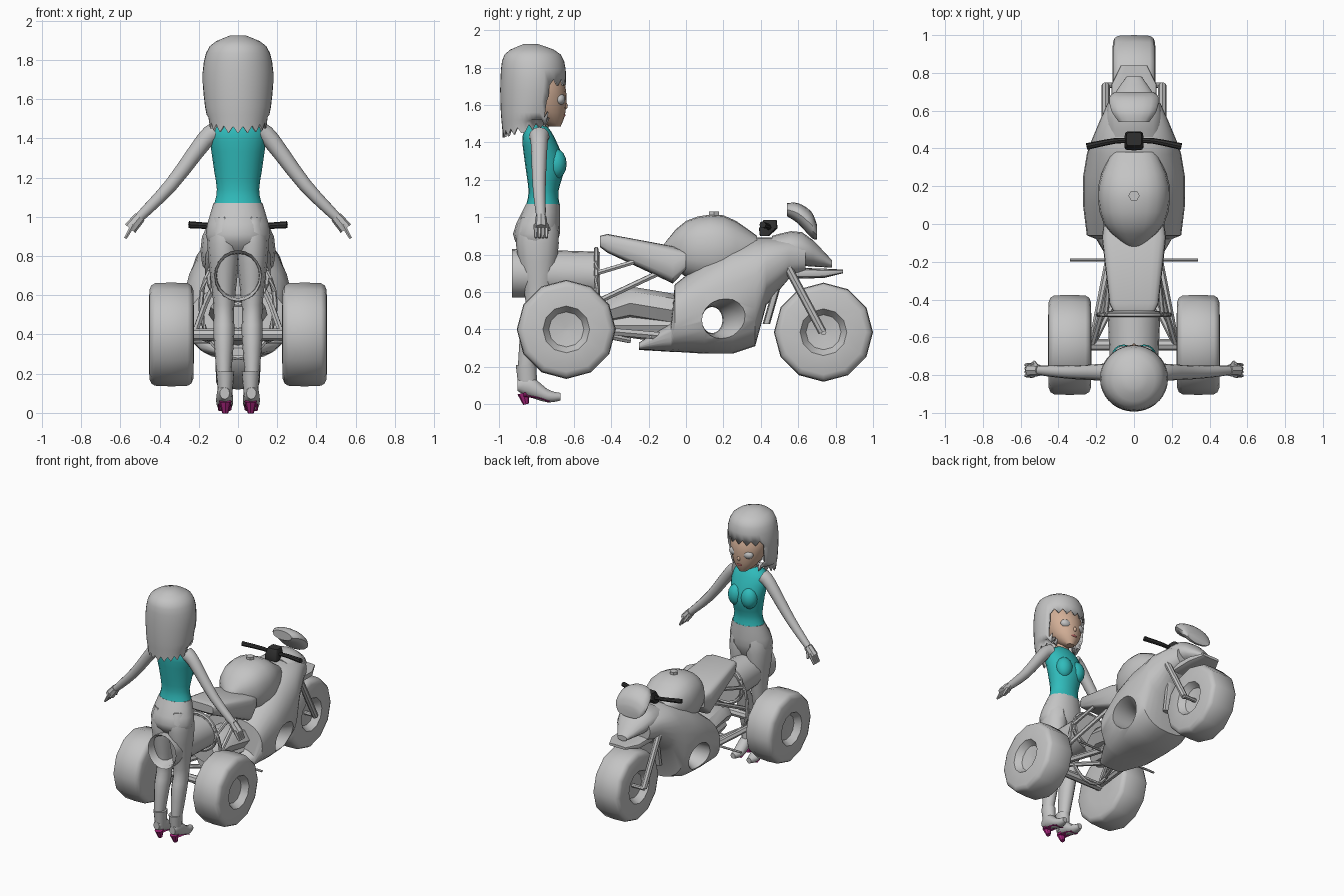
import bpy, bmesh, math
from mathutils import Vector

old = bpy.data.objects.get("Cube")
if old:
    bpy.data.objects.remove(old)


def material(name, *rgb):
    made = bpy.data.materials.new(name)
    made.use_nodes = True
    made.diffuse_color = (*rgb, 1)
    made.node_tree.nodes["Principled BSDF"].inputs["Base Color"].default_value = (*rgb, 1)
    return made


GREY = material("light grey", .55, .55, .55)
TEAL = material("teal", .03, .5, .5)
SKIN = material("skin", .65, .43, .31)
PINK = material("magenta", .42, .02, .22)
DARK = material("dark grey", .03, .03, .03)
LIPS = material("lip red", .45, .12, .12)


def circle(count):
    """Unit circle as (cosine, sine) pairs."""
    turns = [math.tau * step / count for step in range(count)]
    return [(math.cos(turn), math.sin(turn)) for turn in turns]


def swell(value, power):
    """Push a cosine or sine outwards for a boxier section."""
    return math.copysign(abs(value) ** (2 / power), value)


def smoothed(keys, steps):
    """Run a smooth curve through a few key sections or points."""
    keys = [Vector(key) for key in keys]
    padded = [keys[0]] + keys + [keys[-1]]
    result = []
    for before, start, end, after in zip(padded, padded[1:], padded[2:], padded[3:]):
        leaving, arriving = (end - before) / 2, (after - start) / 2
        for step in range(steps):
            t = step / steps
            ease = t * t * (3 - 2 * t)
            result.append(start.lerp(end, ease) + leaving * t * (1 - t) ** 2 - arriving * t * t * (1 - t))
    return result + [keys[-1]]


def skin(name, rings, mat, mirror=False):
    """Skin a list of point rings; optionally build the right-hand twin too."""
    for side in ((1, -1) if mirror else (1,)):
        bm = bmesh.new()
        rows = [[bm.verts.new((x * side, y, z)) for x, y, z in ring] for ring in rings]
        for low, high in zip(rows, rows[1:]):
            for i in range(len(low)):
                bm.faces.new((low[i - 1], low[i], high[i], high[i - 1]))
        bm.faces.new(rows[0])
        bm.faces.new(rows[-1])
        bmesh.ops.recalc_face_normals(bm, faces=bm.faces)
        label = ("left_" if side > 0 else "right_") + name if mirror else name
        mesh = bpy.data.meshes.new(label)
        bm.to_mesh(mesh)
        bm.free()
        mesh.materials.append(mat)
        part = bpy.data.objects.new(label, mesh)
        bpy.context.collection.objects.link(part)
        bpy.ops.object.select_all(action='DESELECT')
        part.select_set(True)
        bpy.context.view_layer.objects.active = part
        bpy.ops.object.shade_smooth_by_angle(angle=math.radians(40))
    return part


def loft(name, axis, keys, mat=GREY, x=0, sides=16, power=2, steps=3, mirror=False):
    """Keys are (place on the axis, centre on the other axis, half width, half depth)."""
    rings = []
    for place, centre, width, depth in smoothed(keys, steps):
        ring = []
        for c, s in circle(sides):
            across = x + width * swell(c, power)
            deep = centre + depth * swell(s, power)
            ring.append((across, place, deep) if axis == 'Y' else (across, deep, place))
        rings.append(ring)
    return skin(name, rings, mat, mirror)


def tube(name, points, start, end=None, mat=GREY, sides=8, steps=3, mirror=False):
    """Round bar along a path, tapering from the start radius to the end radius."""
    path = smoothed(points, steps)
    rings = []
    for i, point in enumerate(path):
        ahead = (path[min(i + 1, len(path) - 1)] - path[max(i - 1, 0)]).normalized()
        side = ahead.cross(Vector((0, 0, 1)) if abs(ahead.z) < .95 else Vector((0, 1, 0))).normalized()
        up = side.cross(ahead)
        radius = start if end is None else start + (end - start) * i / (len(path) - 1)
        rings.append([point + (side * c + up * s) * radius for c, s in circle(sides)])
    return skin(name, rings, mat, mirror)


def ellipsoid(name, centre, size, mat=GREY, mirror=False):
    x, y, z = centre
    keys = [(z - size[2] * c, y, size[0] * max(s, .1), size[1] * max(s, .1)) for c, s in circle(16)[:9]]
    return loft(name, 'Z', keys, mat, x=x, steps=1, mirror=mirror)


def wheel(name, x, y, z, half_width, inner_dish, mirror=False):
    """Tyre with rounded shoulders and a dished hub."""
    radius, hub = .265, .125
    profile = [(half_width * swell(c, 6), hub + (radius - hub) * swell(s, 6)) for c, s in reversed(circle(16)[:9])]
    dish = [(half_width * .6, hub * .75), (half_width * .5, hub / 9)]
    start = [(-across, r) for across, r in reversed(dish)] if inner_dish else []
    rings = [[(x + across, y + r * c, z + r * s) for c, s in circle(12)] for across, r in start + profile + dish]
    skin(name, rings, GREY, mirror)


# Wheels
wheel("rear_wheel", .34, -.64, .4, .115, inner_dish=False, mirror=True)
wheel("front_wheel", 0, .735, .385, .115, inner_dish=True)

# Main fairing with a flared opening through both sides
fairing = loft("fairing", 'Y', [(-.25, .31, .1, .02), (-.08, .36, .2, .08), (-.06, .46, .25, .18),
                                (.1, .52, .27, .25), (.25, .56, .27, .29), (.37, .6, .25, .29),
                                (.43, .71, .23, .18), (.55, .78, .18, .11), (.64, .78, .14, .09)],
               sides=28, power=2.5, steps=1)
flare = [[(x, .14 + x * x + (.055 + x * x) * c, .45 + (.07 + x * x * .6) * s) for c, s in circle(20)]
         for x in [step / 20 for step in range(-7, 8)]]
scoop = skin("opening_cutter", flare, GREY)
scoop.hide_render = True
cut = fairing.modifiers.new("side_opening", 'BOOLEAN')
cut.operation, cut.object, cut.solver = 'DIFFERENCE', scoop, 'EXACT'
bpy.context.view_layer.objects.active = fairing
bpy.ops.object.modifier_apply(modifier=cut.name)
bpy.data.objects.remove(scoop)

# Nose, windscreen, tank and seat
loft("nose", 'Y', [(.46, .83, .14, .07), (.62, .83, .14, .09), (.78, .75, .04, .02)])
loft("windscreen", 'Y', [(.54, 1.04, .08, .035), (.6, 1.02, .12, .055), (.67, .96, .13, .07), (.7, .92, .1, .04)])
loft("tank", 'Y', [(-.13, .82, .02, .02), (0, .83, .16, .15), (.2, .83, .19, .18), (.38, .83, .12, .07)],
     sides=20, power=2.4)
tube("filler_cap", [(0, .15, 1), (0, .15, 1.03)], .03, sides=6, steps=1)
loft("seat", 'Y', [(-.46, .87, .11, .03), (-.42, .86, .13, .05), (-.07, .745, .17, .1), (0, .77, .16, .05)],
     sides=20, power=5, steps=1)

# Fork, fenders and handlebar
tube("fork_leg", [(.15, .54, .74), (.15, .73, .385)], .023, steps=1, mirror=True)
tube("front_axle", [(-.16, .735, .385), (.16, .735, .385)], .015, steps=1)
loft("front_fender", 'Y', [(.57, .7, .12, .03), (.74, .7, .12, .025), (.84, .71, .07, .01)], power=4, steps=1)
loft("inner_fender", 'Z', [(.43, .43, .09, .02), (.64, .49, .11, .02)], power=4, steps=1)
tube("handlebar_half", [(0, .44, .94), (.1, .44, .95), (.25, .41, .96)], .012, .018, DARK, mirror=True)
loft("handlebar_clamp", 'Z', [(.9, .42, .05, .025), (.94, .44, .05, .05), (.985, .45, .04, .035)],
     DARK, power=6, steps=1)

# Tail barrel with a hollow rim
loft("tail_barrel", 'Y', [(-.7, .7, .1, .1), (-.91, .7, .11, .115), (-.93, .7, .12, .13), (-.46, .69, .14, .125)],
     sides=20, steps=1)

# Engine and tubular frame
loft("engine", 'Y', [(-.42, .5, .1, .07), (-.3, .54, .14, .09), (-.06, .5, .15, .09)], sides=8, steps=1)
loft("gearbox", 'Y', [(-.4, .42, .07, .05), (-.06, .42, .12, .1)], sides=8, steps=1)
for label, centre, width, height in (("rear_hoop", .55, .19, .27), ("barrel_band", .69, .15, .14)):
    ring = [(width * c, -.48, centre + height * s) for c, s in circle(24)]
    tube(label, ring + ring[:1], .013, sides=6, steps=1)
tube("rear_axle", [(-.3, -.64, .4), (.3, -.64, .4)], .03, steps=1)
hub = (.22, -.64, .41)
for label, path, radius in (("swing_arm", [hub, (.11, -.08, .36)], .022),
                            ("upper_strut", [hub, (.17, -.47, .55), (.1, -.15, .7)], .016),
                            ("seat_strut", [(.15, -.48, .7), (.13, -.28, .76)], .014),
                            ("axle_brace", [hub, (.05, -.3, .34)], .016),
                            ("foot_peg", [(.1, -.19, .36), (.34, -.19, .36)], .008)):
    tube(label, path, radius, sides=6, steps=1, mirror=True)

# Hips, legs and boots
loft("hips", 'Z', [(.82, -.79, .12, .08), (.91, -.8, .165, .125), (1.07, -.765, .125, .09)])
loft("leg", 'Z', [(.18, -.855, .036, .045), (.4, -.82, .053, .065), (.55, -.79, .053, .068),
                  (.86, -.795, .085, .115), (1, -.79, .06, .09)], x=.072, sides=12, mirror=True)
loft("boot_cuff", 'Z', [(.08, -.845, .035, .05), (.21, -.855, .046, .055)], x=.065, mirror=True)
loft("boot", 'Y', [(-.9, .1, .025, .03), (-.84, .1, .04, .06), (-.74, .045, .042, .035), (-.67, .04, .02, .02)],
     x=.068, sides=12, mirror=True)
tube("boot_heel", [(.065, -.855, 0), (.065, -.87, .06)], .016, .032, PINK, steps=1, mirror=True)
loft("boot_sole", 'Y', [(-.87, .045, .034, .006), (-.79, .035, .034, .006), (-.73, .014, .034, .006)],
     PINK, x=.068, mirror=True)

# Torso and neck
loft("top", 'Z', [(1.065, -.765, .122, .09), (1.14, -.762, .108, .08), (1.28, -.755, .128, .105),
                  (1.43, -.79, .138, .085), (1.495, -.795, .05, .045)], TEAL, sides=20)
ellipsoid("bust", (.055, -.695, 1.285), (.062, .057, .08), TEAL, mirror=True)
tube("neck", [(0, -.79, 1.44), (0, -.78, 1.56)], .05, mat=SKIN, sides=16, steps=1)

# Arms and hands
wrist = Vector((.5, -.775, 1))
tube("arm", [(.115, -.785, 1.43), (.17, -.785, 1.39), (.34, -.785, 1.165), wrist], .055, .025, sides=12, mirror=True)
tube("palm", [wrist, wrist + Vector((.05, 0, -.06))], .03, .034, mirror=True)
for finger in range(4):
    knuckle = wrist + Vector((.035, finger * .019 - .028, -.04))
    tube(f"finger_{finger + 1}", [knuckle, knuckle + Vector((.04, 0, -.07))], .013, .008, sides=6, mirror=True)
tube("thumb", [wrist, wrist + Vector((.03, .045, -.07))], .016, .008, sides=6, mirror=True)

# Head and face
loft("head", 'Z', [(1.485, -.7, .03, .03), (1.56, -.75, .1, .105), (1.7, -.78, .135, .135), (1.85, -.8, .08, .08)],
     SKIN, sides=20)
ellipsoid("nose_tip", (0, -.65, 1.595), (.014, .018, .02), SKIN)
ellipsoid("mouth", (0, -.655, 1.545), (.025, .01, .01), LIPS)
ellipsoid("eye", (.056, -.675, 1.63), (.044, .03, .032), mirror=True)

# Hair shell with a face opening and ragged, sloping tips
hair = loft("hair", 'Z', [(1.925, -.83, .04, .04), (1.87, -.82, .145, .15), (1.74, -.817, .18, .175),
                          (1.56, -.835, .168, .155), (1.47, -.86, .145, .12)], sides=36)
bm = bmesh.new()
bm.from_mesh(hair.data)
opening = []
for face in bm.faces:
    middle = face.calc_center_median()
    underside = len(face.verts) > 4 and middle.z < 1.6
    if underside or (middle.z < 1.74 and middle.y > -.745):
        opening.append(face)
bmesh.ops.delete(bm, geom=opening, context='FACES')
bm.verts.index_update()
for vert in bm.verts:
    if vert.co.z < 1.5:
        vert.co.z += (vert.co.y + .94) * .25
    if vert.is_boundary and vert.index % 2:
        vert.co.z -= .035
bm.to_mesh(hair.data)
bm.free()
shell = hair.modifiers.new("thickness", 'SOLIDIFY')
shell.thickness = .012
